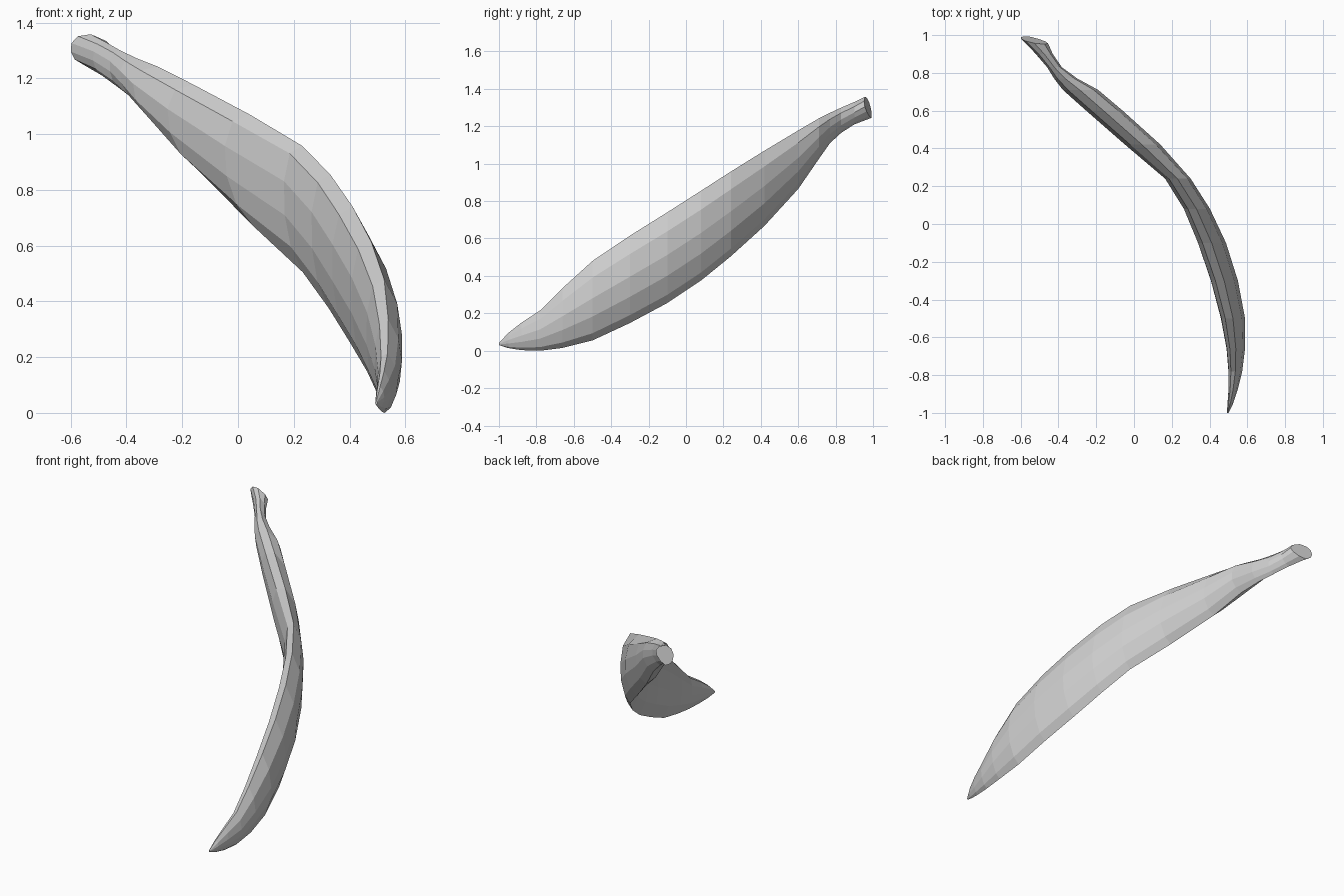
import bpy, bmesh

# Cross-section of the pod: u runs inner to outer side, v runs bottom to top
PROFILE = [(.36, 0), (.66, .09), (.92, .30), (1, .53), (.87, .79),
           (.50, 1), (.18, .94), (.02, .72), (0, .45), (.10, .20)]

# Stations along the pod: y, x min, x max, z min, z max, sideways skew of the belly
STATIONS = [
    (-1.00, .492, .500, .030, .042, 0),
    (-.95, .495, .525, .014, .095, 0),
    (-.88, .500, .548, .003, .150, 0),
    (-.78, .500, .573, .000, .215, 0),
    (-.66, .490, .588, .015, .335, 0),
    (-.50, .460, .588, .055, .480, 0),
    (-.30, .405, .550, .148, .615, .05),
    (-.10, .335, .487, .255, .740, .08),
    (.08, .260, .402, .375, .855, .12),
    (.24, .160, .300, .505, .958, .18),
    (.42, -.055, .140, .668, 1.070, .25),
    (.60, -.262, -.060, .865, 1.178, .30),
    (.71, -.385, -.190, 1.025, 1.242, .30),
    (.77, -.428, -.300, 1.110, 1.272, .25),
    (.83, -.462, -.382, 1.165, 1.300, .10),
    (.90, -.520, -.430, 1.210, 1.330, 0),
]
# Flared, slanted stem end
CAP = (.972, -.600, -.455, 1.245, 1.358, 0)


def ring(bm, station, slant=0):
    y, x0, x1, z0, z1, skew = station
    verts = []
    for u, v in PROFILE:
        w = u + skew * (1 - v) ** 2 * (1 - .4 * u)
        w = min(w, 1)
        verts.append(bm.verts.new((x0 + (x1 - x0) * w,
                                   y + slant * (1 - u - v),
                                   z0 + (z1 - z0) * v)))
    return verts


bm = bmesh.new()
rings = [ring(bm, s) for s in STATIONS] + [ring(bm, CAP, .03)]
n = len(PROFILE)
for a, b in zip(rings, rings[1:]):
    for i in range(n):
        j = (i + 1) % n
        bm.faces.new((a[i], a[j], b[j], b[i]))
# Close the tip and the stem end
bm.faces.new(rings[0])
bm.faces.new(rings[-1])
bmesh.ops.recalc_face_normals(bm, faces=bm.faces[:])

mesh = bpy.data.meshes.new("curved_pod")
bm.to_mesh(mesh)
bm.free()
pod = bpy.data.objects.new("curved_pod", mesh)
bpy.context.collection.objects.link(pod)
